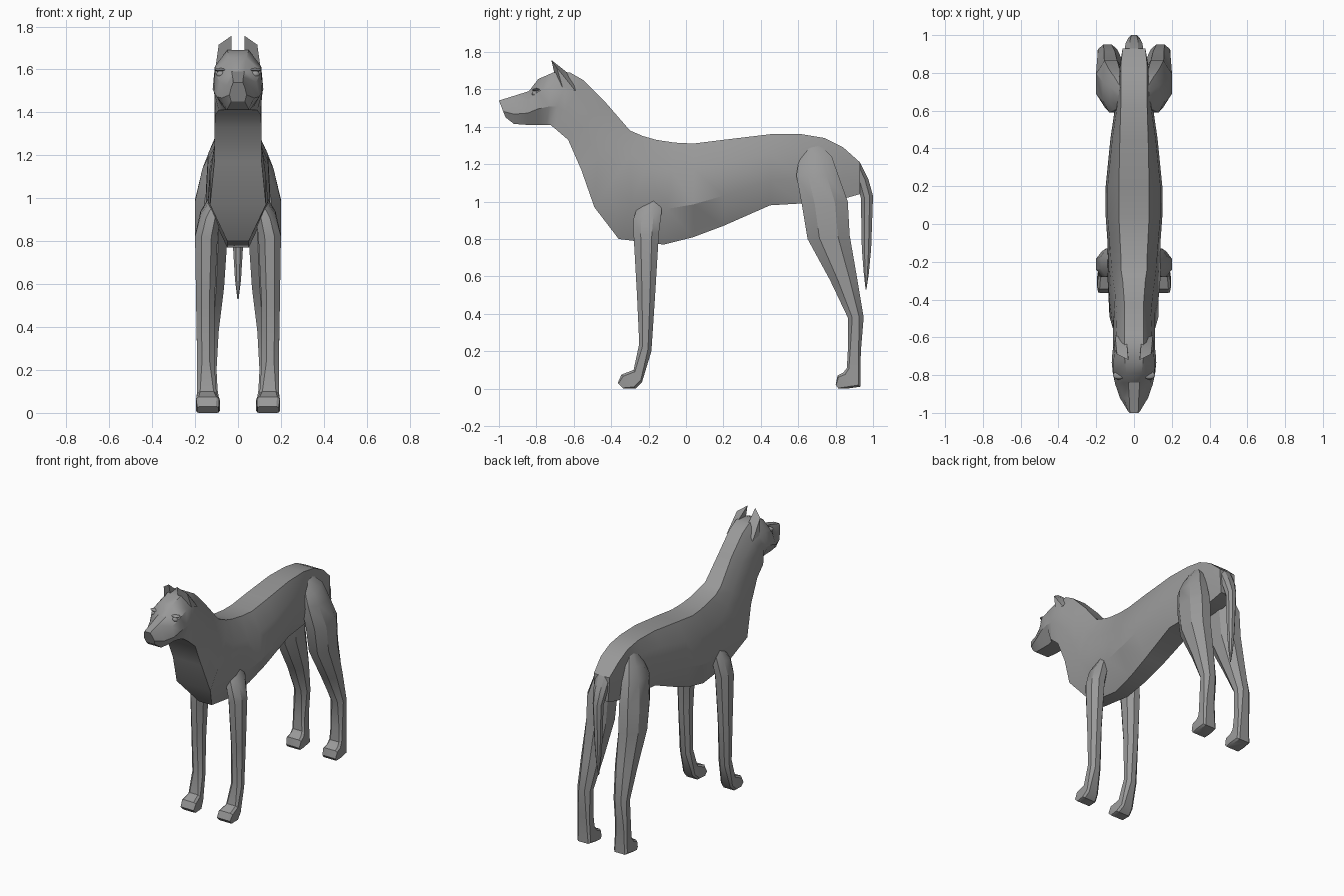
import bpy, bmesh, math
from mathutils import Vector

coat = bpy.data.materials.new("grey coat")
coat.diffuse_color = (0.32, 0.32, 0.32, 1)


def make_object(name, bm, angle):
    bmesh.ops.recalc_face_normals(bm, faces=bm.faces)
    mesh = bpy.data.meshes.new(name)
    bm.to_mesh(mesh)
    bm.free()
    mesh.materials.append(coat)
    obj = bpy.data.objects.new(name, mesh)
    bpy.context.collection.objects.link(obj)
    bpy.ops.object.select_all(action='DESELECT')
    obj.select_set(True)
    bpy.context.view_layer.objects.active = obj
    bpy.ops.object.shade_smooth_by_angle(angle=math.radians(angle))
    return obj


def loft(name, rings, angle=30):
    """Skin a row of equal rings and cap both ends."""
    bm = bmesh.new()
    rows = [[bm.verts.new(p) for p in ring] for ring in rings]
    for a, b in zip(rows, rows[1:]):
        for i in range(len(a)):
            j = (i + 1) % len(a)
            bm.faces.new((a[i], a[j], b[j], b[i]))
    bm.faces.new(rows[0])
    bm.faces.new(rows[-1])
    return make_object(name, bm, angle)


def trunk_ring(ty, tz, by, bz, *widths):
    """Symmetric ring between a top and a bottom point."""
    top, bottom = Vector((0, ty, tz)), Vector((0, by, bz))
    right = []
    for t, w in zip((0, 0.27, 0.65, 1), widths):
        p = top.lerp(bottom, t)
        right.append(Vector((w, p.y, p.z)))
    return right + [Vector((-p.x, p.y, p.z)) for p in reversed(right)]


def limb_ring(side, fy, fz, by, bz, xi, xo, c=0.28):
    """Chamfered box ring between a front and a back point."""
    front, back = Vector((0, fy, fz)), Vector((0, by, bz))
    ring = []
    for u, v in ((0, c), (0, 1 - c), (c, 1), (1 - c, 1),
                 (1, 1 - c), (1, c), (1 - c, 0), (c, 0)):
        p = front.lerp(back, u)
        ring.append(Vector((side * (xi + (xo - xi) * v), p.y, p.z)))
    return ring


# Head, from nose to the back of the skull
head = [
    (-1.00, 1.54, -0.965, 1.45, .022, .032, .04, .032),
    (-0.92, 1.565, -0.92, 1.415, .025, .055, .075, .05),
    (-0.84, 1.59, -0.85, 1.41, .03, .085, .10, .055),
    (-0.79, 1.655, -0.79, 1.41, .04, .108, .112, .055),
    (-0.71, 1.69, -0.745, 1.41, .05, .108, .118, .065),
    (-0.62, 1.69, -0.725, 1.41, .05, .10, .115, .09),
]
# Neck, chest, belly and rump
trunk = [
    (-0.55, 1.65, -0.70, 1.39, .05, .095, .11, .105),
    (-0.43, 1.53, -0.63, 1.33, .05, .09, .11, .11),
    (-0.30, 1.38, -0.56, 1.17, .06, .10, .11, .11),
    (-0.23, 1.35, -0.49, 0.97, .07, .11, .13, .13),
    (-0.16, 1.33, -0.36, 0.80, .07, .12, .14, .05),
    (-0.06, 1.315, -0.12, 0.77, .075, .13, .14, .05),
    (0.04, 1.31, 0.04, 0.81, .08, .14, .15, .06),
    (0.20, 1.33, 0.20, 0.87, .08, .14, .15, .07),
    (0.45, 1.36, 0.45, 0.98, .075, .115, .125, .08),
    (0.62, 1.36, 0.62, 0.99, .07, .09, .10, .07),
    (0.74, 1.34, 0.76, 1.00, .07, .08, .08, .06),
    (0.84, 1.29, 0.86, 1.02, .07, .075, .07, .055),
    (0.93, 1.21, 0.93, 1.04, .06, .06, .055, .05),
]
loft("body_and_head", [trunk_ring(*s) for s in head + trunk])

# Tail hanging from the rump
tail = [
    (0.88, 1.20, 0.93, 1.21, -.05, .05),
    (0.91, 1.11, 0.975, 1.12, -.045, .045),
    (0.935, 1.02, 1.00, 1.03, -.032, .032),
    (0.94, 0.75, 0.99, 0.75, -.022, .022),
    (0.95, 0.62, 0.978, 0.62, -.014, .014),
    (0.96, 0.53, 0.965, 0.53, -.003, .003),
]
loft("tail", [limb_ring(1, *s) for s in tail])

front_leg = [
    (-0.26, 0.97, -0.14, 1.02, .07, .135),
    (-0.28, 0.91, -0.13, 0.95, .08, .175),
    (-0.28, 0.82, -0.145, 0.83, .095, .20),
    (-0.262, 0.50, -0.165, 0.50, .11, .195),
    (-0.25, 0.24, -0.185, 0.20, .11, .19),
    (-0.28, 0.10, -0.235, 0.035, .10, .19, .15),
    (-0.345, 0.075, -0.27, 0.0, .088, .195, .12),
    (-0.365, 0.03, -0.335, 0.0, .09, .19, .12),
]
hind_leg = [
    (0.63, 1.28, 0.72, 1.30, .04, .08),
    (0.60, 1.20, 0.78, 1.24, .04, .13),
    (0.59, 1.14, 0.815, 1.14, .04, .165),
    (0.62, 0.98, 0.865, 1.00, .045, .20),
    (0.65, 0.80, 0.875, 0.82, .05, .20),
    (0.77, 0.58, 0.915, 0.59, .065, .195),
    (0.865, 0.38, 0.95, 0.38, .09, .19),
    (0.865, 0.20, 0.935, 0.20, .10, .19, .18),
    (0.86, 0.11, 0.932, 0.09, .095, .19, .15),
    (0.84, 0.085, 0.932, 0.01, .09, .193, .12),
    (0.81, 0.07, 0.86, 0.0, .085, .195, .12),
    (0.80, 0.02, 0.815, 0.0, .09, .19, .12),
]

for side, label in ((1, "right"), (-1, "left")):
    loft("front_leg_" + label, [limb_ring(side, *s) for s in front_leg])
    loft("hind_leg_" + label, [limb_ring(side, *s) for s in hind_leg])

    # Pointed ear: a front blade and a back ridge
    bm = bmesh.new()
    pts = [(.03, -.70, 1.67), (.105, -.66, 1.61), (.09, -.69, 1.715),
           (.03, -.72, 1.757), (.04, -.61, 1.67), (.10, -.59, 1.59)]
    v = [bm.verts.new((side * x, y, z)) for x, y, z in pts]
    for f in ((0, 1, 2, 3), (0, 3, 4), (3, 2, 4), (2, 5, 4),
              (2, 1, 5), (0, 4, 5, 1)):
        bm.faces.new([v[i] for i in f])
    make_object("ear_" + label, bm, 25)

    # Eyeball and heavy upper lid
    for name, y, z, size in (("eye_", -.805, 1.578, (.022, .02, .017)),
                             ("eyelid_", -.80, 1.598, (.032, .022, .008))):
        bm = bmesh.new()
        bmesh.ops.create_uvsphere(bm, u_segments=10, v_segments=6, radius=1)
        bmesh.ops.scale(bm, vec=size, verts=bm.verts)
        bmesh.ops.translate(bm, vec=(side * .08, y, z), verts=bm.verts)
        make_object(name + label, bm, 40)
